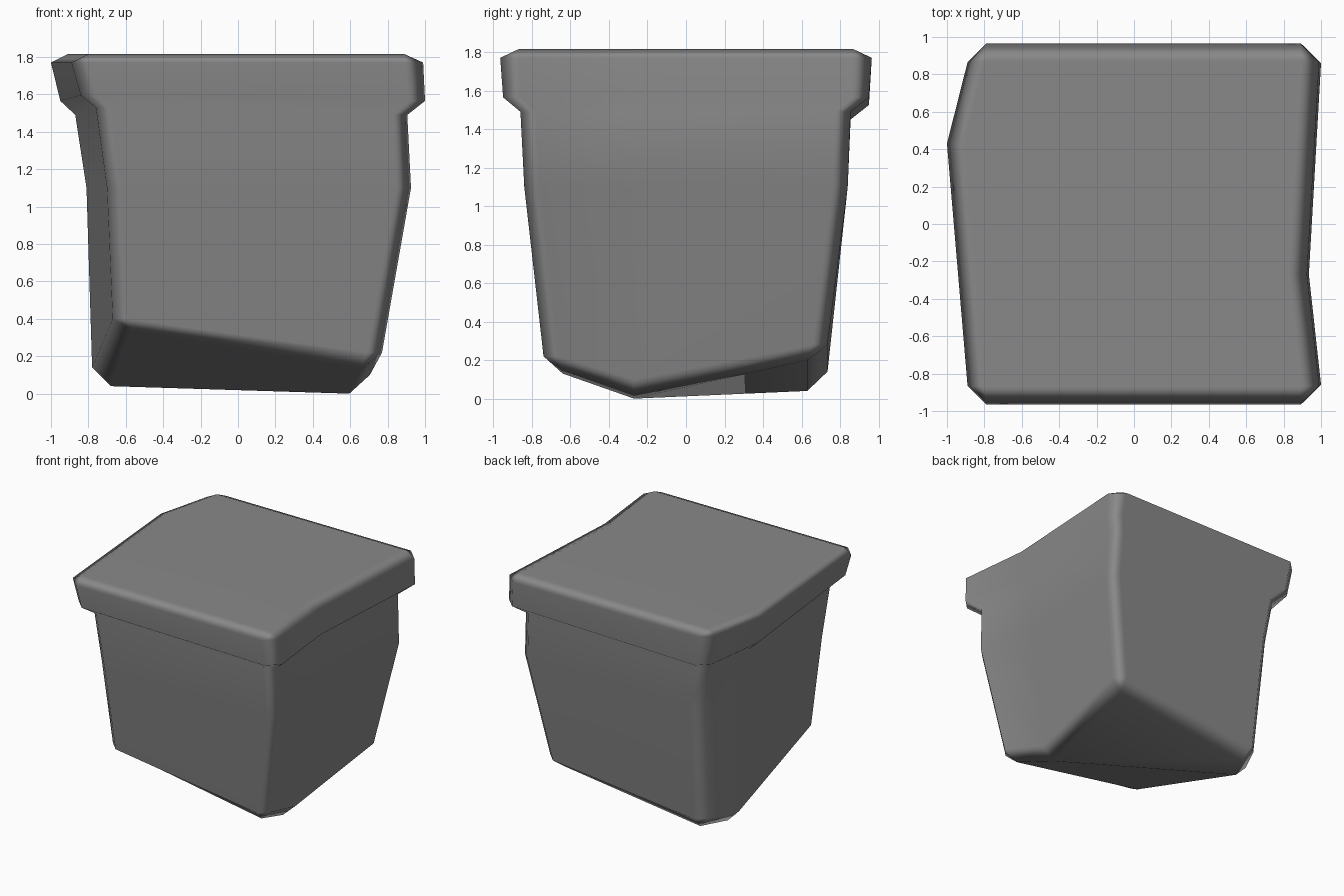
import bpy, bmesh
from mathutils import Vector

old = bpy.data.objects.get("Cube")
if old:
    bpy.data.objects.remove(old, do_unlink=True)

BULGE, DENT = 0.11, 0.065     # outward kink on the -x side, inward kink on the +x side
BULGE_Y, DENT_Y = 0.43, -0.27


def ring(bm, xl, xr, yf, yb, cut, heights):
    """Six-sided plan with four chamfered corners: FL, FR, mid right, BR, BL, mid left."""
    fl, fr, mr, br, bl, ml = heights
    spots = [
        (xl, yf + cut, fl), (xl + cut, yf, fl),
        (xr - cut, yf, fr), (xr, yf + cut, fr),
        (xr - DENT, DENT_Y, mr),
        (xr, yb - cut, br), (xr - cut, yb, br),
        (xl + cut, yb, bl), (xl, yb - cut, bl),
        (xl - BULGE, BULGE_Y, ml),
    ]
    return [bm.verts.new(Vector(p)) for p in spots]


def level(z, lift=0.0, drop=0.0):
    return (z + lift, z, z, z, z - drop, z)


bm = bmesh.new()
rings = [
    # worn, slanted foot
    ring(bm, -0.57, 0.66, -0.64, 0.63, 0.0, (0.34, 0.13, 0.0, 0.20, 0.04, 0.04)),
    ring(bm, -0.67, 0.77, -0.74, 0.735, 0.08, (0.40, 0.22, 0.10, 0.28, 0.14, 0.14)),
    # body
    ring(bm, -0.70, 0.925, -0.84, 0.84, 0.08, level(1.1)),
    ring(bm, -0.76, 0.905, -0.86, 0.855, 0.08, level(1.49, 0.04, 0.04)),
    # overhanging cap
    ring(bm, -0.84, 1.0, -0.95, 0.95, 0.09, level(1.565, 0.03, 0.04)),
    ring(bm, -0.89, 0.99, -0.965, 0.965, 0.10, level(1.77)),
    ring(bm, -0.80, 0.89, -0.87, 0.87, 0.0, level(1.815)),
]

# skin between neighbouring rings
for low, high in zip(rings, rings[1:]):
    for i in range(len(low)):
        j = (i + 1) % len(low)
        bm.faces.new((low[i], low[j], high[j], high[i]))

# flat top, and an underside folded along the line between the two side kinks
bm.faces.new(rings[-1])
foot = rings[0]
bm.faces.new([foot[i] for i in (9, 4, 3, 2, 1, 0)])
bm.faces.new([foot[i] for i in (4, 9, 8, 7, 6, 5)])
bmesh.ops.remove_doubles(bm, verts=bm.verts[:], dist=0.001)
bmesh.ops.recalc_face_normals(bm, faces=bm.faces[:])

mesh = bpy.data.meshes.new("stone_block")
bm.to_mesh(mesh)
bm.free()
mesh.shade_smooth()

# grey stone
stone = bpy.data.materials.new("grey_stone")
stone.use_nodes = True
grey = (0.25, 0.25, 0.25, 1.0)
stone.diffuse_color = grey
shader = next(n for n in stone.node_tree.nodes if n.type == "BSDF_PRINCIPLED")
shader.inputs["Base Color"].default_value = grey
mesh.materials.append(stone)

block = bpy.data.objects.new("stone_block", mesh)
bpy.context.collection.objects.link(block)

# keep the broad faces flat and let the chamfers carry the shading
weighted = block.modifiers.new("flat_broad_faces", "WEIGHTED_NORMAL")
weighted.weight = 80
